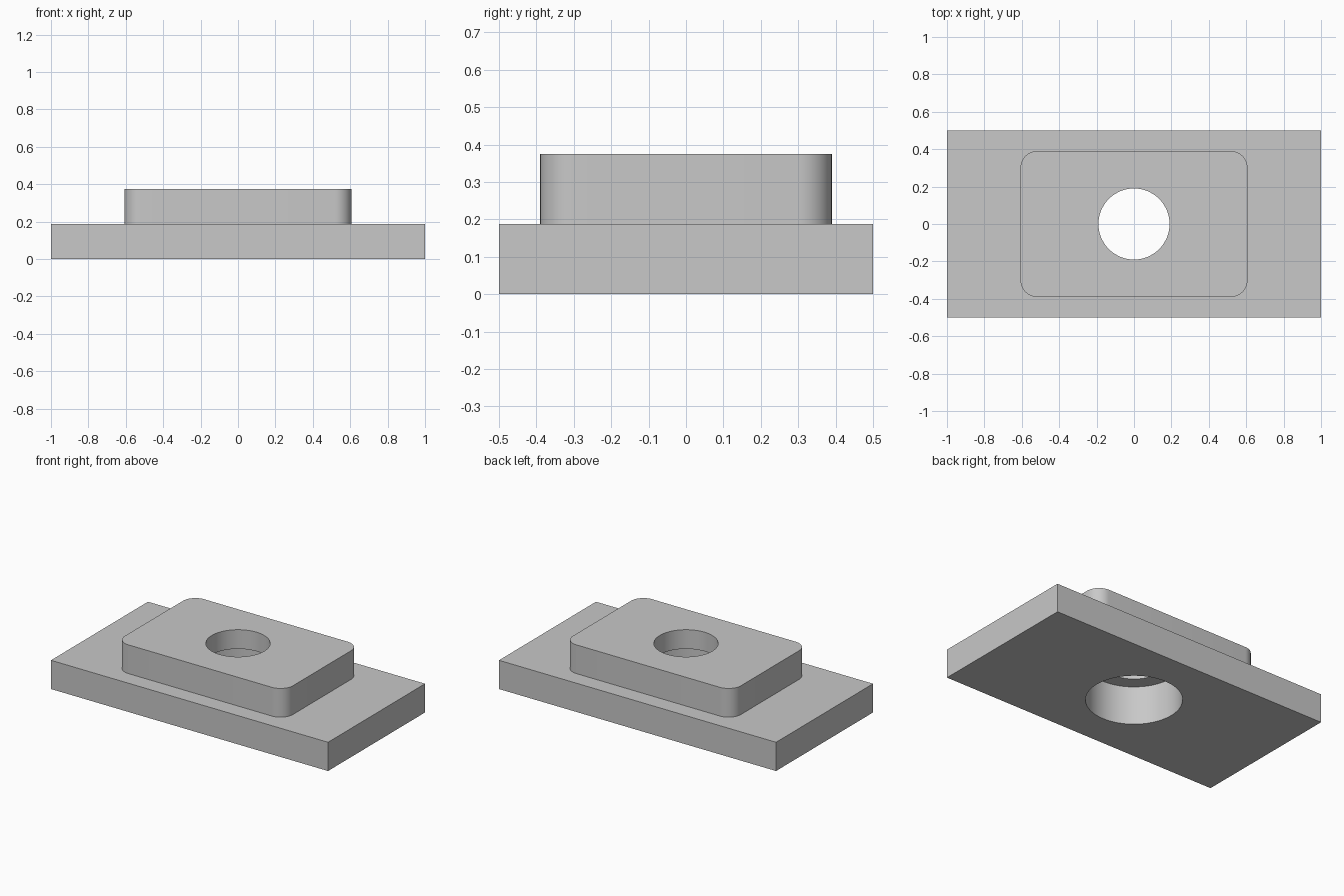
import bpy
import bmesh
from math import radians

if "Cube" in bpy.data.objects:
    bpy.data.objects.remove(bpy.data.objects["Cube"], do_unlink=True)

grey = bpy.data.materials.new("plain_grey")
grey.use_nodes = True
grey.diffuse_color = (0.58, 0.58, 0.58, 1)
grey.node_tree.nodes["Principled BSDF"].inputs["Base Color"].default_value = grey.diffuse_color


def finish(name, bm):
    mesh = bpy.data.meshes.new(name)
    bm.to_mesh(mesh)
    bm.free()
    mesh.materials.append(grey)
    obj = bpy.data.objects.new(name, mesh)
    bpy.context.collection.objects.link(obj)
    return obj


def block(name, width, depth, bottom, top, corner=0):
    """Box with optionally rounded vertical edges."""
    bm = bmesh.new()
    bmesh.ops.create_cube(bm, size=1)
    bmesh.ops.scale(bm, vec=(width, depth, top - bottom), verts=bm.verts)
    bmesh.ops.translate(bm, vec=(0, 0, (top + bottom) / 2), verts=bm.verts)
    if corner:
        upright = [e for e in bm.edges
                   if abs(e.verts[0].co.z - e.verts[1].co.z) > 0.01]
        bmesh.ops.bevel(bm, geom=upright, offset=corner, segments=12,
                        profile=0.5, affect='EDGES')
    return finish(name, bm)


def cylinder(name, radius, bottom, top):
    bm = bmesh.new()
    bmesh.ops.create_cone(bm, cap_ends=True, segments=64, radius1=radius,
                          radius2=radius, depth=top - bottom)
    bmesh.ops.translate(bm, vec=(0, 0, (top + bottom) / 2), verts=bm.verts)
    return finish(name, bm)


def combine(body, tool, operation):
    """Apply a boolean and discard its tool."""
    tool.hide_render = True
    mod = body.modifiers.new(tool.name, 'BOOLEAN')
    mod.object, mod.operation, mod.solver = tool, operation, 'EXACT'
    bpy.ops.object.modifier_apply(modifier=mod.name)
    bpy.data.objects.remove(tool, do_unlink=True)


# Base plate with the raised rounded pad
body = block("stepped_plate", 2, 1, 0, 0.1875)
bpy.ops.object.select_all(action='DESELECT')
bpy.context.view_layer.objects.active = body
body.select_set(True)
combine(body, block("raised_pad", 1.214, 0.78, 0.1, 0.375, 0.09), 'UNION')

# Through hole, with a wider counterbore from below
combine(body, cylinder("through_hole", 0.19, -0.1, 0.5), 'DIFFERENCE')
combine(body, cylinder("counterbore", 0.282, -0.1, 0.25), 'DIFFERENCE')

bpy.ops.object.shade_smooth_by_angle(angle=radians(30))
